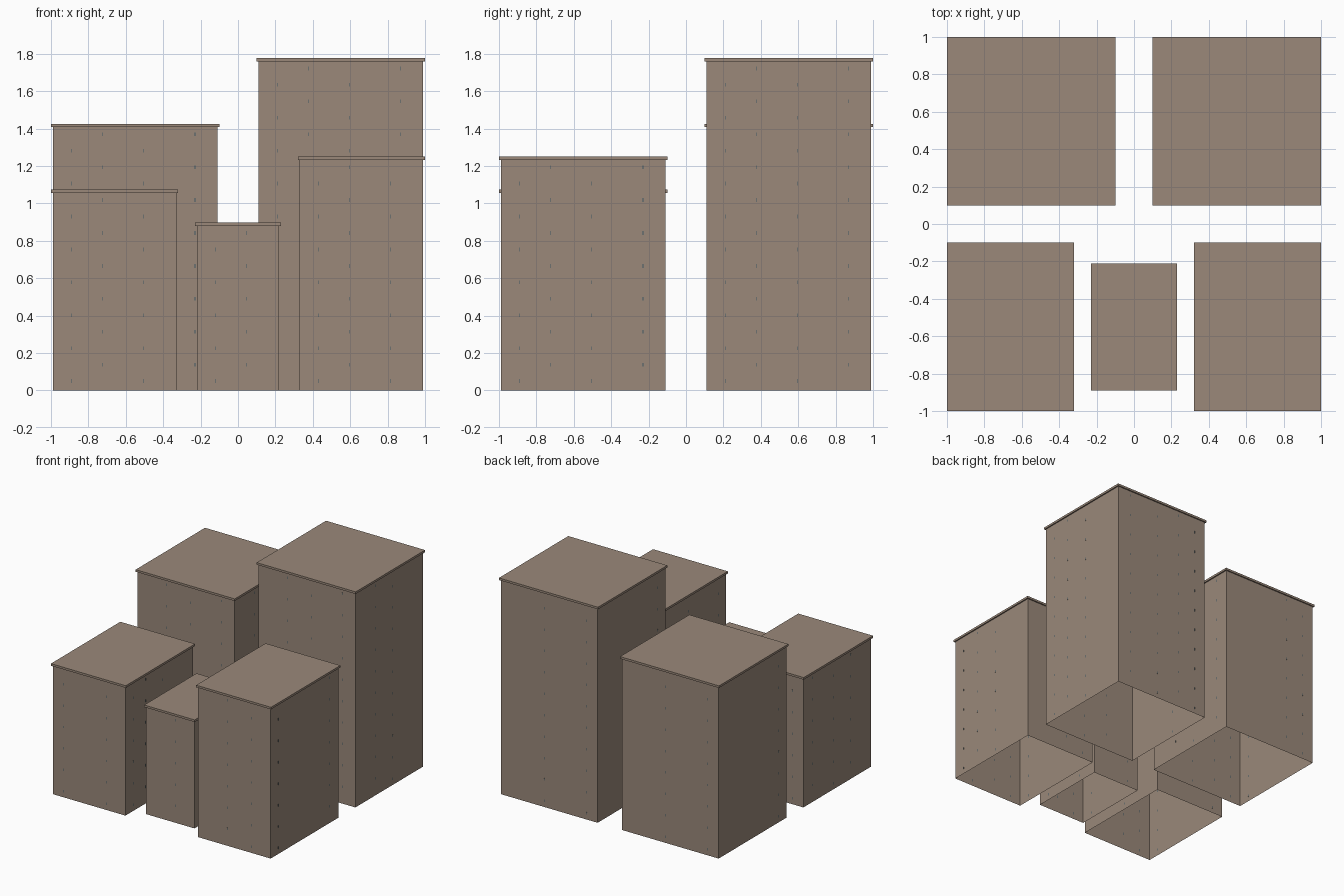
import bpy, bmesh

if "Cube" in bpy.data.objects:
    bpy.data.objects.remove(bpy.data.objects["Cube"])

FLOOR = 0.088     # storey height
EDGE = 0.01       # roof overhang
ROOF = 0.0176     # roof slab thickness


def material(name, rgb):
    m = bpy.data.materials.new(name)
    m.diffuse_color = (*rgb, 1)
    m.use_nodes = True
    m.node_tree.nodes["Principled BSDF"].inputs["Base Color"].default_value = m.diffuse_color
    return m


WALL = material("warm_brown", (0.325, 0.25, 0.195))
GLASS = material("dark_teal_glass", (0.05, 0.10, 0.13))


def finish(bm, name, mat):
    me = bpy.data.meshes.new(name)
    bm.to_mesh(me)
    bm.free()
    me.materials.append(mat)
    bpy.context.collection.objects.link(bpy.data.objects.new(name, me))


def add_box(bm, x0, x1, y0, y1, z0, z1):
    vs = bmesh.ops.create_cube(bm, size=1)["verts"]
    for v in vs:
        v.co = (x1 if v.co.x > 0 else x0,
                y1 if v.co.y > 0 else y0,
                z1 if v.co.z > 0 else z0)


def building(name, x0, x1, y0, y1, floors):
    top = floors * FLOOR
    # Wall shell, open underneath and capped by the roof slab
    bm = bmesh.new()
    add_box(bm, x0, x1, y0, y1, 0, top)
    bm.normal_update()
    caps = [f for f in bm.faces if abs(f.normal.z) > 0.5]
    bmesh.ops.delete(bm, geom=caps, context='FACES_ONLY')
    finish(bm, name + "_walls", WALL)

    # Slightly overhanging roof slab
    bm = bmesh.new()
    add_box(bm, x0 - EDGE, x1 + EDGE, y0 - EDGE, y1 + EDGE, top, top + ROOF)
    finish(bm, name + "_roof", WALL)

    # Hairline window slits, staggered by storey, almost flush with the walls
    bm = bmesh.new()
    w, h, d = 0.0015, 0.010, 0.0004
    for k in range(floors):
        z = k * FLOOR + 0.05
        for i, u in enumerate((0.10, 0.265, 0.485, 0.76)):
            if (i + k) % 2:
                continue
            if u < x1 - x0 - 0.05:
                x = x0 + u
                for y in (y0, y1):
                    add_box(bm, x - w, x + w, y - d, y + d, z - h, z + h)
            if u < y1 - y0 - 0.05:
                y = y0 + u
                for x in (x0, x1):
                    add_box(bm, x - d, x + d, y - w, y + w, z - h, z + h)
    finish(bm, name + "_window_slits", GLASS)


building("back_right_tower", 0.11, 0.99, 0.11, 0.99, 20)
building("back_left_tower", -0.99, -0.11, 0.11, 0.99, 16)
building("front_left_block", -0.99, -0.33, -0.99, -0.11, 12)
building("front_right_block", 0.33, 0.99, -0.99, -0.11, 14)
building("front_middle_block", -0.22, 0.22, -0.88, -0.22, 10)
